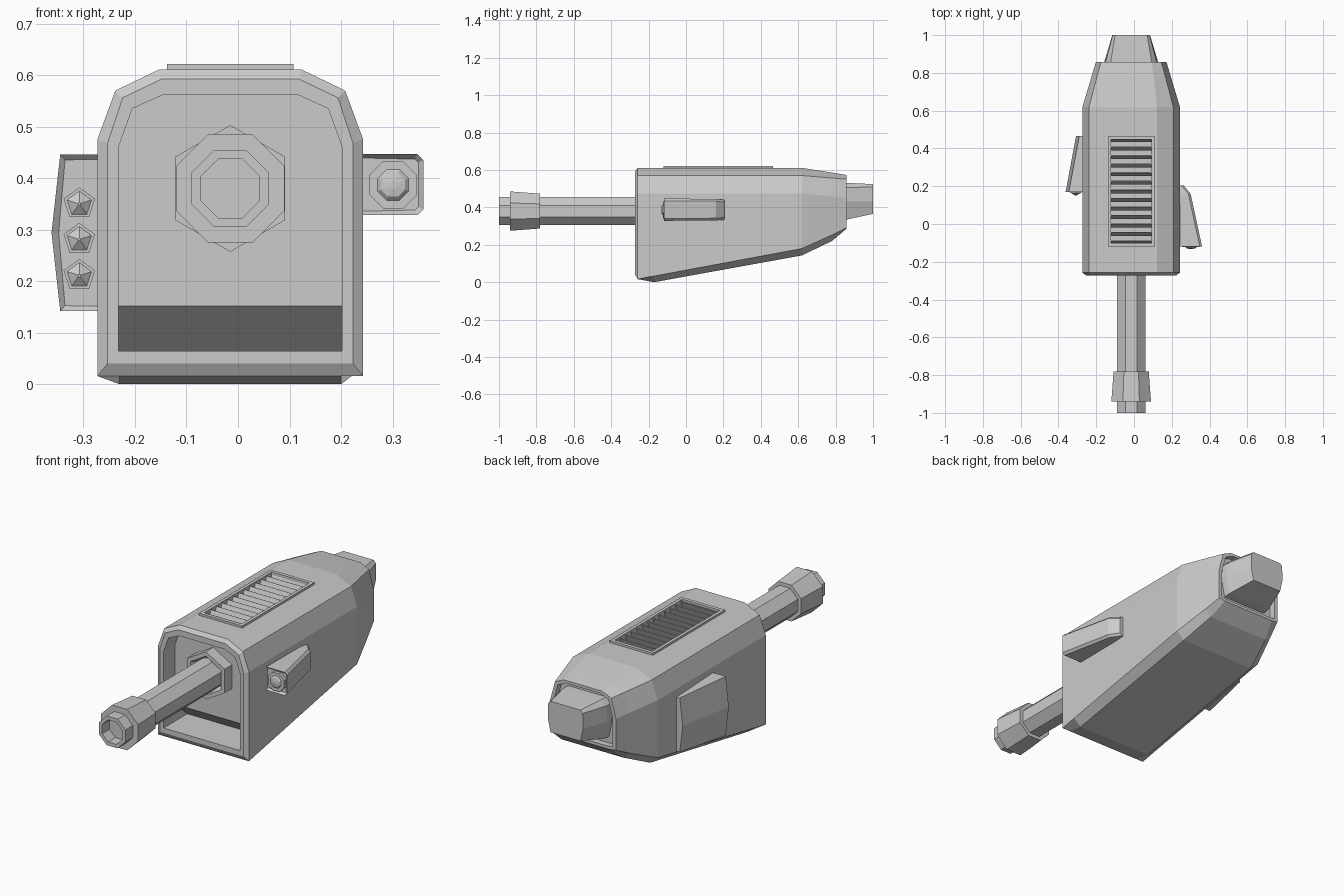
import bpy, bmesh, math
from mathutils import Matrix

if "Cube" in bpy.data.objects:
    bpy.data.objects.remove(bpy.data.objects["Cube"])

CX = -0.015   # centre line of hull and barrel


def finish(name, bm):
    bmesh.ops.recalc_face_normals(bm, faces=bm.faces)
    me = bpy.data.meshes.new(name)
    bm.to_mesh(me)
    bm.free()
    ob = bpy.data.objects.new(name, me)
    bpy.context.collection.objects.link(ob)
    return ob


def loft(name, rings, caps=True, inset=None, split=None):
    """Skin a list of equal-length point rings; optionally inset the first cap."""
    bm = bmesh.new()
    vs = [[bm.verts.new(p) for p in r] for r in rings]
    n = len(rings[0])
    for a, b in zip(vs, vs[1:]):
        for i in range(n):
            bm.faces.new((a[i], a[(i + 1) % n], b[(i + 1) % n], b[i]))
    if caps:
        first = bm.faces.new(vs[0])
        if split:
            for part in split:
                bm.faces.new([vs[-1][i] for i in part])
        else:
            bm.faces.new(vs[-1])
        if inset:
            bmesh.ops.recalc_face_normals(bm, faces=bm.faces)
            bmesh.ops.inset_region(bm, faces=[first], thickness=inset[0], depth=0)
            for v in first.verts:
                v.co.y += inset[1]
    return finish(name, bm)


def turned(name, x, z, profile, n, turn):
    """n-sided turned shape along y; profile holds (vertex radius, y)."""
    rings = [[(x + r * math.cos(turn + i * math.tau / n), y,
               z + r * math.sin(turn + i * math.tau / n)) for i in range(n)]
             for r, y in profile]
    return loft(name, rings)


def box(name, size, loc, tilt=0):
    bm = bmesh.new()
    bmesh.ops.create_cube(bm, size=1, matrix=Matrix.Translation(loc)
                          @ Matrix.Rotation(tilt, 4, 'X') @ Matrix.Diagonal((*size, 1)))
    return finish(name, bm)


def cut(ob, cutter):
    m = ob.modifiers.new("cut", 'BOOLEAN')
    m.operation = 'DIFFERENCE'
    m.solver = 'EXACT'
    m.object = cutter
    cutter.hide_render = True
    cutter.hide_viewport = True
    cutter.display_type = 'WIRE'


def mirrored(half, y):
    """Closed ring at y from right-half (x, z) points, bottom to top."""
    return ([(CX + x, y, z) for x, z in half]
            + [(CX - x, y, z) for x, z in reversed(half)])


def shrunk(half, k, zc):
    return [(x * k, zc + (z - zc) * k) for x, z in half]


# hull: lofted sections from the bevelled front rim to the recessed tail
upper = [(0.258, 0.475), (0.223, 0.57), (0.138, 0.611)]
tail = [(0.15, 0.285), (0.187, 0.29), (0.187, 0.45), (0.16, 0.55), (0.11, 0.573)]
tail_in = shrunk(tail, 0.9, 0.43)
hull = loft("hull", [
    mirrored([(0.2, 0.04), (0.238, 0.04), (0.238, 0.468), (0.209, 0.556), (0.134, 0.592)], -0.272),
    mirrored([(0.215, 0.016), (0.258, 0.016)] + upper, -0.258),
    mirrored([(0.215, 0.0), (0.258, 0.033)] + upper, -0.17),
    mirrored([(0.215, 0.143), (0.258, 0.18)] + upper, 0.62),
    mirrored([(0.175, 0.22), (0.21, 0.252), (0.21, 0.459), (0.181, 0.557), (0.119, 0.586)], 0.78),
    mirrored(tail, 0.857),
    mirrored(tail_in, 0.857),
    mirrored(tail_in, 0.825)])

# front recess with an undercut along its lower edge
mouth = [(0.217, 0.065), (0.217, 0.152), (0.217, 0.46), (0.19, 0.535), (0.13, 0.562)]
back = mirrored(mouth, -0.18)
for i in (0, 9):
    back[i] = (back[i][0], -0.08, back[i][2])
cut(hull, loft("recess_cutter", [mirrored(mouth, -0.4), back],
               split=[(0, 1, 8, 9), range(1, 9)]))

# top vent: opening, raised frame, tilted slats
cut(hull, box("vent_cutter", (0.213, 0.55, 0.3), (CX, 0.173, 0.66)))
for s in (-1, 1):
    box("vent_frame_side", (0.016, 0.585, 0.02), (CX + s * 0.1145, 0.173, 0.612))
    box("vent_frame_end", (0.245, 0.018, 0.02), (CX, 0.173 + s * 0.2835, 0.612))
for i in range(13):
    box("vent_slat", (0.215, 0.004, 0.045), (CX, -0.098 + i * 0.0452, 0.595), -0.4)

# barrel with bore, muzzle brake and hexagonal mount
K = 1 / math.cos(math.pi / 8)
T8 = math.pi / 8
turned("barrel", CX, 0.38, [(0.057 * K, -0.85), (0.057 * K, -1), (0.075 * K, -1),
                            (0.075 * K, -0.17)], 8, T8)
turned("muzzle_brake", CX, 0.38, [(0.075 * K, -0.94), (0.105 * K, -0.94), (0.093 * K, -0.78),
                                  (0.075 * K, -0.78)], 8, T8)
turned("barrel_mount", CX, 0.38, [(0.085, -0.21), (0.1, -0.24), (0.123, -0.24),
                                  (0.123, -0.17)], 6, math.pi / 6)

# tail nozzle
loft("tail_nozzle", [
    mirrored([(0.125, 0.33), (0.145, 0.43), (0.137, 0.505), (0.108, 0.532)], 0.81),
    mirrored([(0.125, 0.335), (0.142, 0.43), (0.134, 0.505), (0.108, 0.531)], 0.86),
    mirrored([(0.085, 0.365), (0.1, 0.43), (0.098, 0.51), (0.085, 0.524)], 1.0)])


# right lamp pod, tapering rearwards into the hull
def pod_ring(y, xo, z0, z1, c=0.012):
    return [(0.23, y, z0), (xo - c, y, z0), (xo, y, z0 + c),
            (xo, y, z1 - c), (xo - c, y, z1), (0.23, y, z1)]


pod = [pod_ring(-0.118, 0.36, 0.328, 0.447), pod_ring(0.16, 0.3, 0.33, 0.445),
       pod_ring(0.205, 0.262, 0.334, 0.44)]
loft("right_lamp_pod", pod, inset=(0.011, 0.012))
turned("right_lamp_rim", 0.301, 0.387, [(0.042, -0.122), (0.05, -0.122), (0.05, -0.1)], 8, T8)
turned("right_lamp_lens", 0.301, 0.387, [(0.008, -0.132), (0.025, -0.129), (0.04, -0.115),
                                         (0.042, -0.1)], 8, T8)


# left lamp panel with three five-sided lamps
def panel_ring(y, xe, xm, z0, z1):
    return [(-0.26, y, z0), (xe, y, z0), (xm, y, (z0 + z1) / 2), (xe, y, z1), (-0.26, y, z1)]


loft("left_lamp_panel", [panel_ring(0.17, -0.345, -0.362, 0.142, 0.446),
                         panel_ring(0.465, -0.29, -0.307, 0.155, 0.433)],
     inset=(0.014, 0.01))
for z in (0.211, 0.281, 0.35):
    turned("left_lamp_rim", -0.308, z, [(0.026, 0.163), (0.032, 0.163), (0.032, 0.185)],
           5, math.pi / 2)
    turned("left_lamp_lens", -0.308, z, [(0.003, 0.15), (0.025, 0.163), (0.026, 0.185)],
           5, math.pi / 2)
